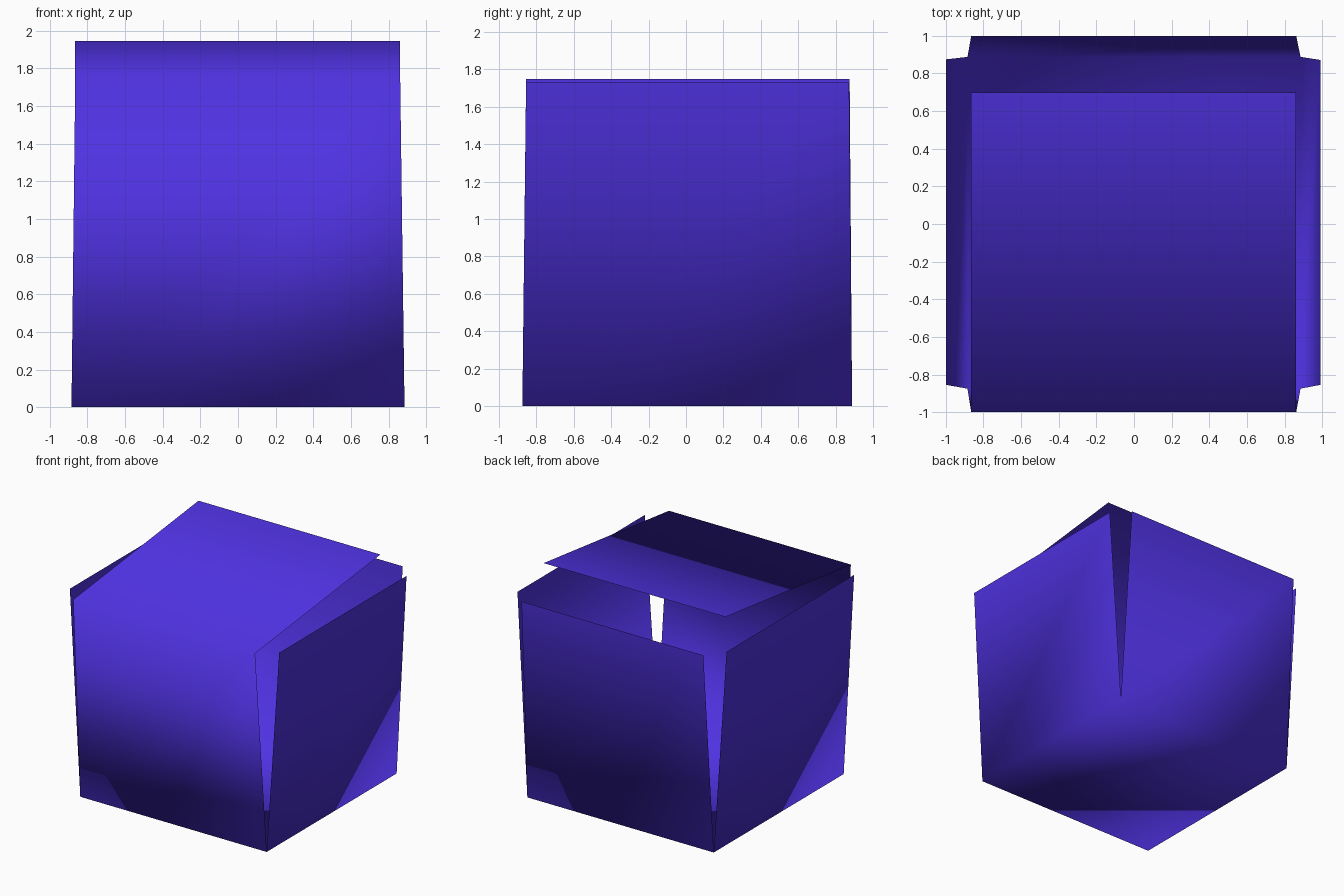
import bpy, bmesh

if "Cube" in bpy.data.objects:
    bpy.data.objects.remove(bpy.data.objects["Cube"])

# One folded sheet: square base, four walls leaning outward, lid hinged on the front wall
mat = bpy.data.materials.new("violet_blue")
mat.diffuse_color = (0.078, 0.031, 0.74, 1)
mat.use_nodes = True
mat.node_tree.nodes["Principled BSDF"].inputs["Base Color"].default_value = mat.diffuse_color

bm = bmesh.new()

# Base corners, counter-clockwise seen from above
base = [bm.verts.new(p) for p in
        [(-0.885, -0.875, 0), (0.885, -0.875, 0), (0.885, 0.888, 0), (-0.885, 0.888, 0)]]
bm.faces.new(base[::-1])


def flap(a, b, end_a, end_b):
    """Hinge a panel on edge a-b and return its free corners."""
    va, vb = bm.verts.new(end_a), bm.verts.new(end_b)
    bm.faces.new((a, b, vb, va))
    return va, vb


# Walls: front, right, back, left
front = flap(base[0], base[1], (-0.865, -1.0, 1.745), (0.862, -1.0, 1.745))
flap(base[1], base[2], (0.99, -0.855, 1.73), (0.99, 0.872, 1.73))
flap(base[2], base[3], (0.862, 1.0, 1.73), (-0.865, 1.0, 1.73))
flap(base[3], base[0], (-0.998, 0.875, 1.748), (-0.998, -0.855, 1.748))

# Half-open lid
flap(*front, (-0.865, 0.70, 1.945), (0.862, 0.70, 1.945))

# Soft shading runs over every fold
for f in bm.faces:
    f.smooth = True

mesh = bpy.data.meshes.new("open_box")
bm.to_mesh(mesh)
bm.free()
mesh.materials.append(mat)
box = bpy.data.objects.new("open_box", mesh)
bpy.context.collection.objects.link(box)
